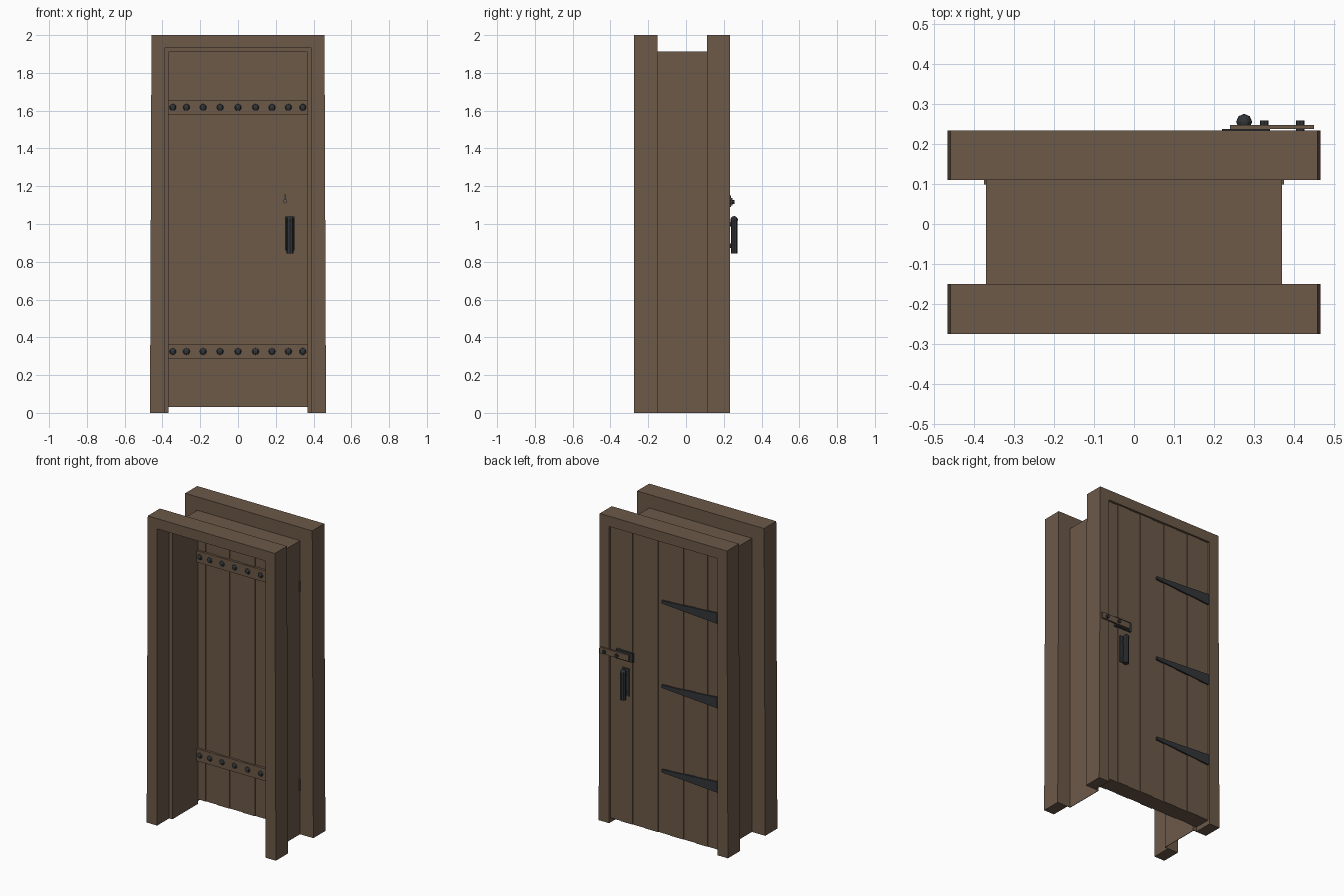
import bpy, bmesh, math
from mathutils import Matrix, Vector

if "Cube" in bpy.data.objects:
    bpy.data.objects.remove(bpy.data.objects["Cube"])


def material(name, rgb):
    m = bpy.data.materials.new(name)
    m.diffuse_color = (*rgb, 1)
    m.use_nodes = True
    m.node_tree.nodes["Principled BSDF"].inputs["Base Color"].default_value = m.diffuse_color
    return m


WOOD = material("brown_wood", (0.15, 0.10, 0.066))
IRON = material("dark_iron", (0.032, 0.036, 0.040))


def finish(name, bm, mat):
    bmesh.ops.recalc_face_normals(bm, faces=bm.faces)
    me = bpy.data.meshes.new(name)
    bm.to_mesh(me)
    bm.free()
    me.materials.append(mat)
    ob = bpy.data.objects.new(name, me)
    bpy.context.collection.objects.link(ob)
    return ob


def prism(name, pts, y0, y1, mat):
    """Extrude an (x, z) outline from y0 to y1."""
    bm = bmesh.new()
    face = bm.faces.new([bm.verts.new((x, y0, z)) for x, z in pts])
    ext = bmesh.ops.extrude_face_region(bm, geom=[face])["geom"]
    bmesh.ops.translate(bm, vec=(0, y1 - y0, 0),
                        verts=[v for v in ext if isinstance(v, bmesh.types.BMVert)])
    return finish(name, bm, mat)


def box(name, x0, x1, y0, y1, z0, z1, mat):
    return prism(name, [(x0, z0), (x1, z0), (x1, z1), (x0, z1)], y0, y1, mat)


def arch(name, bottom, top, height, inner, inner_h, y0, y1):
    """Upside-down U: two posts and a lintel."""
    half = [(bottom, 0), (top, height)]
    pts = half + [(-x, z) for x, z in reversed(half)]
    pts += [(-inner, 0), (-inner, inner_h), (inner, inner_h), (inner, 0)]
    return prism(name, pts, y0, y1, WOOD)


def cylinder(name, r, depth, loc, axis, mat, sides=8):
    bm = bmesh.new()
    rot = Vector((0, 0, 1)).rotation_difference(Vector(axis)).to_matrix().to_4x4()
    bmesh.ops.create_cone(bm, cap_ends=True, segments=sides, radius1=r, radius2=r,
                          depth=depth, matrix=Matrix.Translation(loc) @ rot)
    return finish(name, bm, mat)


def ball(name, r, loc, mat, flat=1.0):
    bm = bmesh.new()
    bmesh.ops.create_uvsphere(bm, u_segments=8, v_segments=6, radius=r)
    bmesh.ops.scale(bm, vec=(1, flat, 1), verts=bm.verts)
    bmesh.ops.translate(bm, vec=loc, verts=bm.verts)
    return finish(name, bm, mat)


# Outer frames, thin lining between them, and the lips joining them
arch("front_frame", 0.466, 0.458, 2.0, 0.39, 1.933, -0.275, -0.15)
arch("back_frame", 0.466, 0.458, 2.0, 0.39, 1.933, 0.11, 0.234)
arch("lining", 0.370, 0.370, 1.913, 0.367, 1.910, -0.15, 0.11)
arch("front_lip", 0.392, 0.392, 1.935, 0.369, 1.912, -0.152, -0.15)
arch("back_lip", 0.392, 0.392, 1.935, 0.369, 1.912, 0.11, 0.112)

# Door planks, each set at a slightly different depth
joints = [-0.389, -0.312, -0.228, -0.139, -0.046, 0.046, 0.139, 0.228, 0.312, 0.389]
shift = [0.0, 0.003, -0.001, 0.002, -0.002, 0.003, 0.0, 0.003, -0.001]
for i, d in enumerate(shift):
    box(f"plank_{i}", joints[i], joints[i + 1], 0.112 + d, 0.221 + d, 0.03, 1.932, WOOD)

# Cross braces with domed studs
for label, z0, z1 in (("lower", 0.285, 0.365), ("upper", 1.58, 1.655)):
    box(label + "_brace", -0.374, 0.374, 0.099, 0.115, z0, z1, WOOD)
    for i, x in enumerate((-0.345, -0.273, -0.185, -0.095, 0, 0.093, 0.18, 0.267, 0.343)):
        ball(f"{label}_stud_{i}", 0.018, (x, 0.099, (z0 + z1) / 2), IRON, 0.6)

# Tapered strap hinges on the back
for i, z in enumerate((0.44, 0.99, 1.54)):
    prism(f"strap_hinge_{i}", [(-0.387, z - 0.035), (0.015, z - 0.009),
                               (0.015, z + 0.009), (-0.387, z + 0.035)], 0.215, 0.231, IRON)

# Pull handles on both faces
for label, face, s in (("back", 0.221, 1), ("front", 0.113, -1)):
    x, y = 0.275, face + s * 0.034
    plate = sorted((face - s * 0.004, face + s * 0.009))
    box(label + "_handle_plate", x - 0.025, x + 0.025, *plate, 0.86, 1.04, IRON)
    cylinder(label + "_handle_grip", 0.018, 0.175, (x, y, 0.9325), (0, 0, 1), IRON)
    ball(label + "_handle_knob", 0.020, (x, y, 1.022), IRON)
    for z in (0.885, 1.0):
        cylinder(f"{label}_handle_bracket_{z}", 0.012, 0.034,
                 (x, face + s * 0.017, z), (0, 1, 0), IRON)

# Sliding bolt: backing plate, bar and two studs
box("bolt_plate", 0.22, 0.34, 0.218, 0.237, 1.09, 1.15, IRON)
box("bolt_bar", 0.24, 0.45, 0.237, 0.247, 1.098, 1.138, WOOD)
for i, x in enumerate((0.325, 0.415)):
    cylinder(f"bolt_stud_{i}", 0.011, 0.028, (x, 0.244, 1.116), (0, 1, 0), IRON)

# Keyhole on the front face
box("keyhole_slot", 0.246, 0.254, 0.108, 0.114, 1.13, 1.158, IRON)
cylinder("keyhole_ring", 0.012, 0.006, (0.25, 0.111, 1.12), (0, 1, 0), IRON)
cylinder("keyhole_centre", 0.008, 0.008, (0.25, 0.111, 1.12), (0, 1, 0), WOOD)
